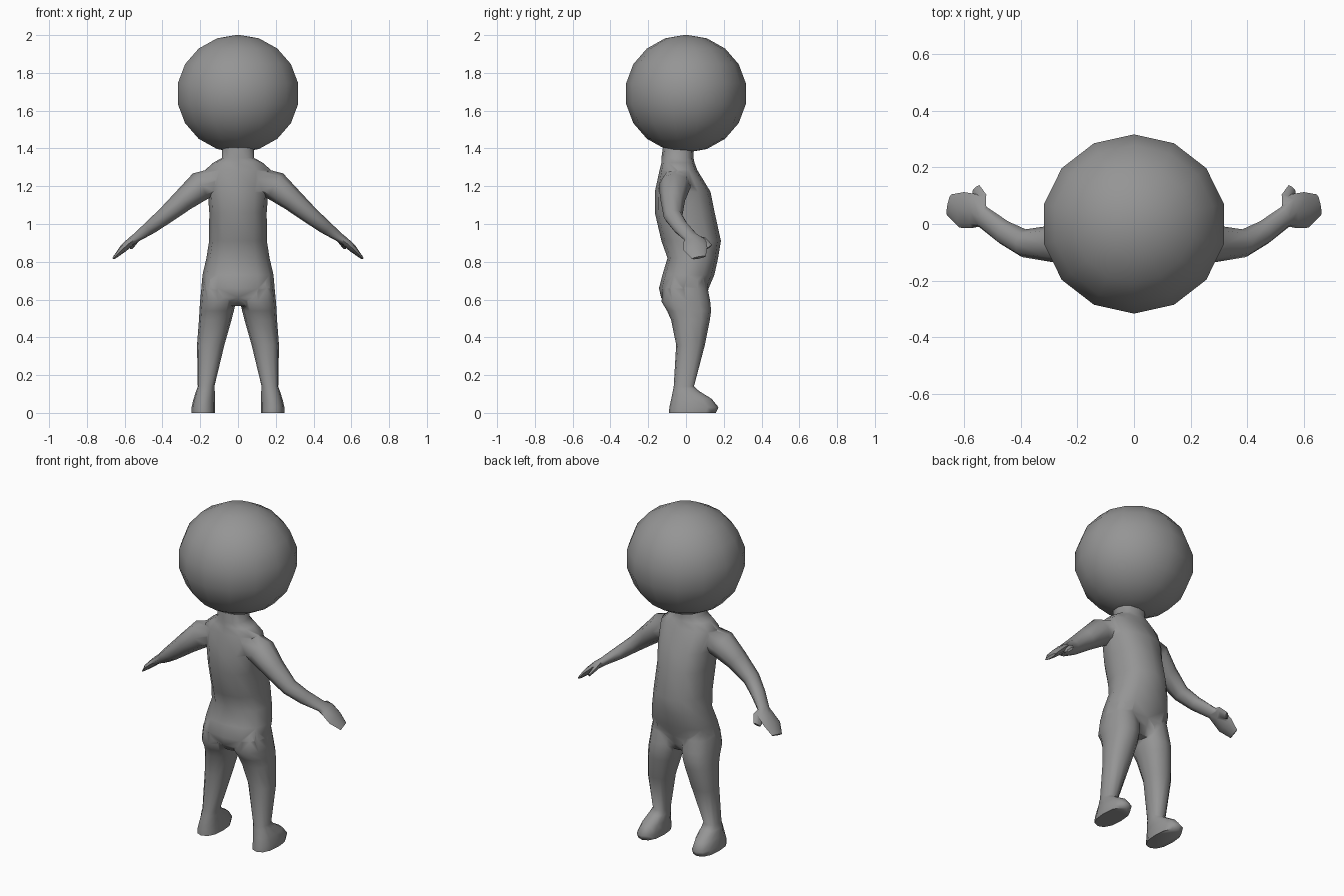
import bpy, bmesh, math
from mathutils import Vector

if "Cube" in bpy.data.objects:
    bpy.data.objects.remove(bpy.data.objects["Cube"])

# dark grey surface
grey = bpy.data.materials.new("dark_grey")
grey.diffuse_color = (0.3, 0.3, 0.3, 1)
grey.use_nodes = True
grey.node_tree.nodes["Principled BSDF"].inputs["Base Color"].default_value = grey.diffuse_color


def add_object(name, bm):
    bmesh.ops.recalc_face_normals(bm, faces=bm.faces)
    me = bpy.data.meshes.new(name)
    bm.to_mesh(me)
    bm.free()
    me.materials.append(grey)
    ob = bpy.data.objects.new(name, me)
    bpy.context.collection.objects.link(ob)
    return ob


def skin(name, rings):
    """Closed tube through equal-length rings of points."""
    bm = bmesh.new()
    loops = [[bm.verts.new(p) for p in r] for r in rings]
    n = len(loops[0])
    for a, b in zip(loops, loops[1:]):
        for i in range(n):
            j = (i + 1) % n
            bm.faces.new((a[i], a[j], b[j], b[i]))
    bm.faces.new(loops[0])
    bm.faces.new(loops[-1])
    return add_object(name, bm)


def spow(v, e):
    return math.copysign(abs(v) ** e, v)


def stack(name, sections, n, side=1, e=0.85):
    """Horizontal rounded sections: z, xmin, xmax, ymin, ymax."""
    rings = []
    for z, x0, x1, y0, y1 in sections:
        ring = []
        for i in range(n):
            a = 2 * math.pi * i / n
            ring.append((side * ((x0 + x1) / 2 + (x1 - x0) / 2 * spow(math.cos(a), e)),
                         (y0 + y1) / 2 + (y1 - y0) / 2 * spow(math.sin(a), e), z))
        rings.append(ring)
    return skin(name, rings)


def limb(name, path, n, side=1):
    """Tube along a path: x, y, z, width, thickness."""
    up = Vector((0.68, 0, 0.73))
    pts = [Vector(p[:3]) for p in path]
    rings = []
    for k, (x, y, z, w, t) in enumerate(path):
        d = (pts[min(k + 1, len(pts) - 1)] - pts[max(k - 1, 0)]).normalized()
        u = d.cross(up).normalized()
        v = u.cross(d)
        ring = []
        for i in range(n):
            a = 2 * math.pi * i / n
            p = pts[k] + u * w * math.cos(a) + v * t * math.sin(a)
            ring.append((side * p.x, p.y, p.z))
        rings.append(ring)
    return skin(name, rings)


def smooth(ob, deg):
    bpy.ops.object.select_all(action='DESELECT')
    ob.select_set(True)
    bpy.context.view_layer.objects.active = ob
    bpy.ops.object.shade_smooth_by_angle(angle=math.radians(deg))


# torso with neck, belly (+y) and buttocks (-y)
body = stack("body", [(z, -h, h, a, b) for z, h, a, b in [
    (1.42, .085, -.12, .04), (1.35, .085, -.13, .04), (1.325, .13, -.13, .045),
    (1.285, .175, -.14, .06), (1.17, .16, -.165, .13), (1.06, .152, -.165, .152),
    (0.91, .153, -.13, .185), (0.82, .167, -.098, .17), (0.73, .188, -.125, .15),
    (0.66, .194, -.143, .12), (0.61, .165, -.132, .108), (0.565, .09, -.09, .085)]], 12)

# legs with feet, arms, hands and thumbs
leg = [(0.74, .04, .172, -.08, .10), (0.66, .012, .194, -.12, .115),
       (0.59, .010, .201, -.13, .128),
       (0.54, .022, .204, -.10, .133), (0.49, .035, .207, -.078, .126),
       (0.36, .072, .217, -.052, .10), (0.14, .125, .213, -.065, .042),
       (0.115, .123, .222, -.07, .07), (0.075, .122, .235, -.078, .135),
       (0.03, .121, .246, -.088, .172), (0.0, .121, .246, -.09, .158)]
arm = [(.09, -.045, 1.24, .07, .065), (.20, -.06, 1.20, .085, .078),
       (.29, -.07, 1.125, .065, .06), (.39, -.068, 1.04, .05, .045),
       (.46, -.03, .985, .044, .037), (.535, .025, .93, .04, .024),
       (.565, .045, .908, .062, .023), (.61, .05, .868, .064, .02),
       (.655, .068, .822, .038, .008)]
thumb = [(.55, .04, .92, .034, .016), (.547, .09, .905, .036, .015),
         (.56, .124, .878, .022, .008)]
parts = []
for side in (1, -1):
    parts.append(stack("leg", leg, 12, side, 0.85))
    parts.append(limb("arm", arm, 8, side))
    parts.append(limb("thumb", thumb, 6, side))

# fuse limbs into one skin
bpy.context.view_layer.objects.active = body
for p in parts:
    m = body.modifiers.new("join", 'BOOLEAN')
    m.operation = 'UNION'
    m.solver = 'EXACT'
    m.object = p
    bpy.ops.object.modifier_apply(modifier=m.name)
for p in parts:
    bpy.data.objects.remove(p)
smooth(body, 75)

# large faceted round head
bpy.ops.mesh.primitive_uv_sphere_add(segments=14, ring_count=9, radius=1, location=(0, 0, 1.69))
head = bpy.context.object
head.name = "head"
head.scale = (.332, .322, .312)
bpy.ops.object.transform_apply(location=False, rotation=False, scale=True)
head.data.materials.append(grey)
smooth(head, 50)
